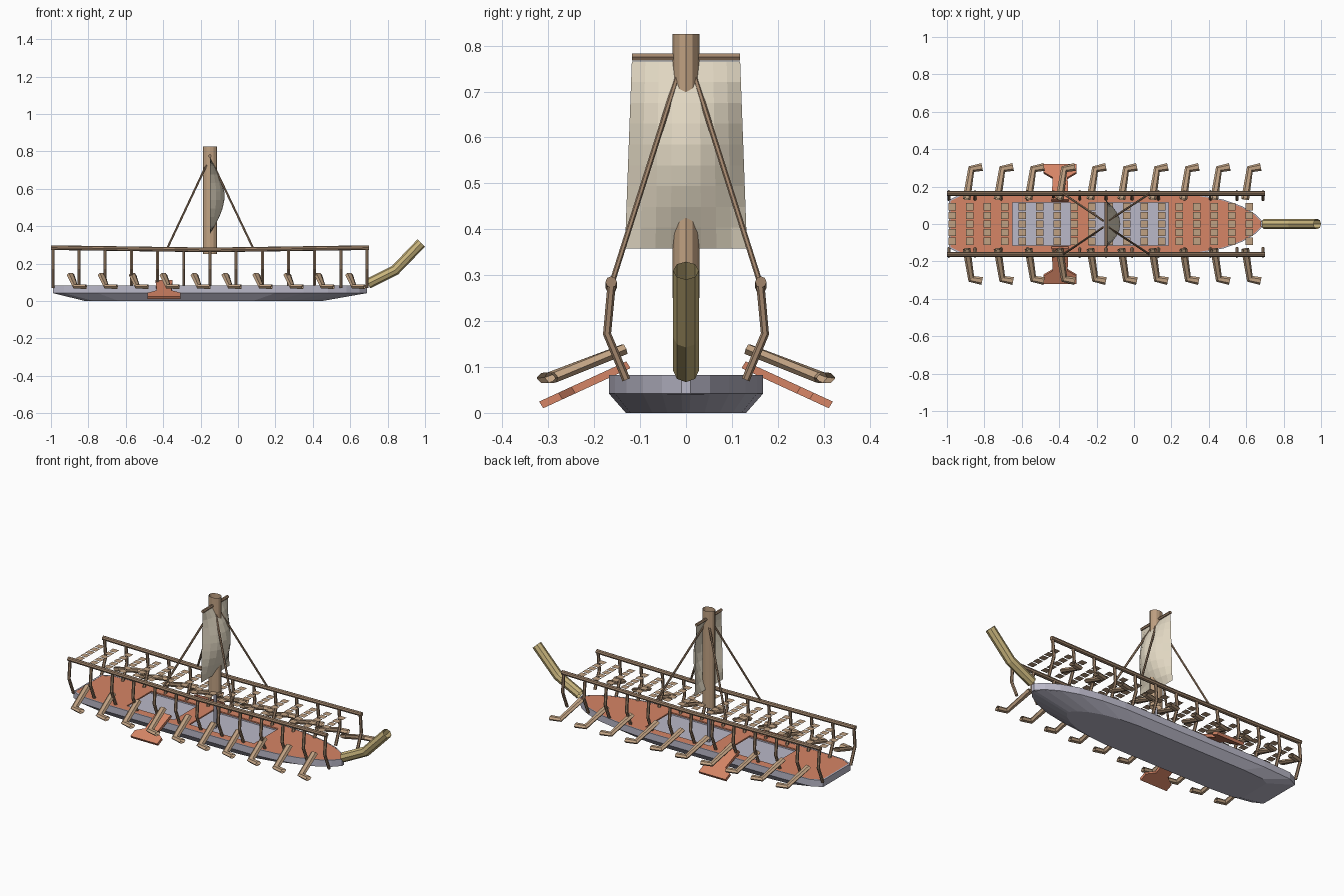
import bpy, bmesh, math
from mathutils import Vector

cube = bpy.data.objects.get("Cube")
if cube:
    bpy.data.objects.remove(cube)


def material(name, *srgb):
    col = [((c / 255 + 0.055) / 1.055) ** 2.4 for c in srgb] + [1]
    m = bpy.data.materials.new(name)
    m.use_nodes = True
    m.diffuse_color = col
    m.node_tree.nodes["Principled BSDF"].inputs["Base Color"].default_value = col
    return m


GREY = material("hull grey", 186, 184, 200)
ORANGE = material("deck orange", 214, 133, 102)
WOOD = material("light wood", 192, 161, 130)
BROWN = material("rail brown", 160, 132, 107)
SAIL = material("sail cloth", 224, 214, 193)
GOLD = material("prow gold", 200, 180, 124)


def finish(bm, name, mat, fix=True):
    if fix:
        bmesh.ops.recalc_face_normals(bm, faces=bm.faces)
    me = bpy.data.meshes.new(name)
    bm.to_mesh(me)
    bm.free()
    me.materials.append(mat)
    ob = bpy.data.objects.new(name, me)
    bpy.context.collection.objects.link(ob)
    return ob


def bridge(bm, a, b):
    n = len(a)
    for i in range(n):
        bm.faces.new((a[i], a[(i + 1) % n], b[(i + 1) % n], b[i]))


def tube(name, pts, ru, mat, sides=6, caps=True, rv=None):
    """Polygonal tube with mitred joints along a path, ru wide and rv high."""
    rv = rv or ru
    pts = [Vector(p) for p in pts]
    bm = bmesh.new()
    rings = []
    first = (pts[1] - pts[0]).normalized()
    ref = Vector((0, 0, 1)) if abs(first.z) < 0.8 else Vector((1, 0, 0))
    for i, p in enumerate(pts):
        d_in = (p - pts[i - 1]).normalized() if i else first
        d_out = (pts[i + 1] - p).normalized() if i < len(pts) - 1 else d_in
        t = (d_in + d_out).normalized()
        u = t.cross(ref).normalized()
        v = t.cross(u)
        ring = []
        for k in range(sides):
            a = 2 * math.pi * k / sides
            ring.append(bm.verts.new(p + u * ru * math.cos(a) + v * rv * math.sin(a)))
        rings.append(ring)
    for a, b in zip(rings, rings[1:]):
        bridge(bm, a, b)
    if caps:
        bm.faces.new(rings[0])
        bm.faces.new(rings[-1])
    return finish(bm, name, mat)


def prism(name, pts, z, thick, mat):
    """Flat plate from an outline."""
    bm = bmesh.new()
    lo = [bm.verts.new((x, y, z - thick)) for x, y in pts]
    hi = [bm.verts.new((x, y, z)) for x, y in pts]
    bridge(bm, lo, hi)
    bm.faces.new(lo)
    bm.faces.new(hi)
    return finish(bm, name, mat)


# Hull: half outline from stern to bow, lofted through rings
HALF = [(-0.99, 0.128), (-0.93, 0.158), (-0.75, 0.168), (0.2, 0.168), (0.35, 0.155),
        (0.48, 0.13), (0.58, 0.094), (0.65, 0.052), (0.69, 0.01)]
RIM = 0.965


def outline(half):
    return half + [(x, -y) for x, y in reversed(half)]


def width(x):
    for (x0, y0), (x1, y1) in zip(HALF, HALF[1:]):
        if x0 <= x <= x1:
            return y0 + (y1 - y0) * (x - x0) / (x1 - x0)


bm = bmesh.new()
full = outline(HALF)
rings = []
for z, sx, off, sy in ((0, 0.756, -0.07, 0.78), (0.042, 1, 0, 1), (0.082, 1, 0, 1),
                       (0.082, 0.99, 0, RIM), (0.04, 0.99, 0, RIM)):
    rings.append([bm.verts.new((x * sx + off, y * sy, z)) for x, y in full])
for a, b in zip(rings, rings[1:]):
    bridge(bm, a, b)
bm.faces.new(rings[0])
bm.faces.new(rings[-1])
finish(bm, "hull", GREY)

# Deck plates around the open wells
INNER = 0.115


def edge(x0, x1):
    xs = [x0] + [x for x, _ in HALF if x0 < x < x1] + [x1]
    return [(x, width(x) * RIM) for x in xs]


for name, x0, x1 in (("stern_deck", -0.98, -0.65), ("middle_deck", -0.34, -0.24),
                     ("bow_deck", 0.185, 0.68)):
    prism(name, outline(edge(x0, x1)), 0.081, 0.008, ORANGE)
for s, label in ((1, "left"), (-1, "right")):
    for part, x0, x1 in (("aft", -0.65, -0.34), ("fore", -0.24, 0.185)):
        pts = [(x, s * y) for x, y in edge(x0, x1) + [(x1, INNER), (x0, INNER)]]
        prism(f"{part}_walkway_{label}", pts, 0.081, 0.008, ORANGE)

# Rails, posts, oars and steering boards on both sides
for s, label in ((1, "left"), (-1, "right")):
    tube(f"rail_{label}", [(-1, s * 0.163, 0.285), (-0.15, s * 0.163, 0.273),
                           (0.7, s * 0.163, 0.285)], 0.0125, BROWN, 8)
    for i in range(13):
        x = -0.99 + i * 0.14
        tube(f"post_{label}_{i}", [(x, s * 0.13, 0.072), (x, s * 0.172, 0.172),
                                   (x, s * 0.162, 0.28)], 0.009, BROWN)
    for i in range(10):
        x = -0.895 + i * 0.1655
        tube(f"oar_{label}_{i}", [(x, s * 0.133, 0.139), (x + 0.025, s * 0.293, 0.077),
                                  (x + 0.083, s * 0.305, 0.076)],
             0.021, WOOD, caps=False, rv=0.013)
    half = [(0.045, 0.13), (0.04, 0.25), (0.088, 0.278), (0.088, 0.32)]
    shape = [(-0.395 + x, y) for x, y in half] + [(-0.395 - x, y) for x, y in reversed(half)]
    board = prism(f"steering_board_{label}", shape, 0, 0.018, ORANGE)
    for v in board.data.vertices:
        x, y, z = v.co
        v.co = (x, s * (y + z * 0.5), 0.112 - (y - 0.13) * 0.46 + z * 0.8)
    if s < 0:
        board.data.flip_normals()

# Slatted crosswalks between the rails
bm = bmesh.new()
for i in range(18):
    for j in range(-2, 3):
        x, y = -0.972 + i * 0.0934, j * 0.046
        bm.faces.new([bm.verts.new((x + a * 0.02, y + b * 0.019, 0.268))
                      for a, b in ((-1, -1), (1, -1), (1, 1), (-1, 1))])
finish(bm, "crosswalk_slats", WOOD, fix=False)

# Mast (an open oval tube), yard and stays
MX = -0.15
tube("mast", [(MX, 0, 0.25), (MX, 0, 0.825)], 0.029, WOOD, 12, caps=False, rv=0.038)
tube("mast_foot", [(MX, 0, 0.04), (MX, 0, 0.25)], 0.009, GREY)
tube("yard", [(MX, -0.118, 0.775), (MX, 0.118, 0.775)], 0.009, BROWN)
for s, label in ((1, "left"), (-1, "right")):
    for x0, x1, end in ((-0.165, -0.38, "aft"), (-0.135, 0.083, "fore")):
        tube(f"stay_{end}_{label}", [(x0, s * 0.018, 0.735), (x1, s * 0.163, 0.278)],
             0.006, BROWN)

# Billowing sail
NU, NV = 8, 9
bm = bmesh.new()
grid = []
for j in range(NV + 1):
    v = j / NV
    row = []
    for i in range(NU + 1):
        u = 2 * i / NU - 1
        bulge = 0.078 * math.sin(math.pi * v) * (1 - u * u)
        row.append(bm.verts.new((MX + bulge, u * (0.133 - 0.015 * v), 0.358 + 0.408 * v)))
    grid.append(row)
for a, b in zip(grid, grid[1:]):
    for i in range(NU):
        bm.faces.new((a[i], a[i + 1], b[i + 1], b[i]))
finish(bm, "sail", SAIL, fix=False)

# Upswept prow
tube("prow", [(0.695, 0, 0.092), (0.84, 0, 0.165), (0.98, 0, 0.31)], 0.028, GOLD, 8, caps=False)
